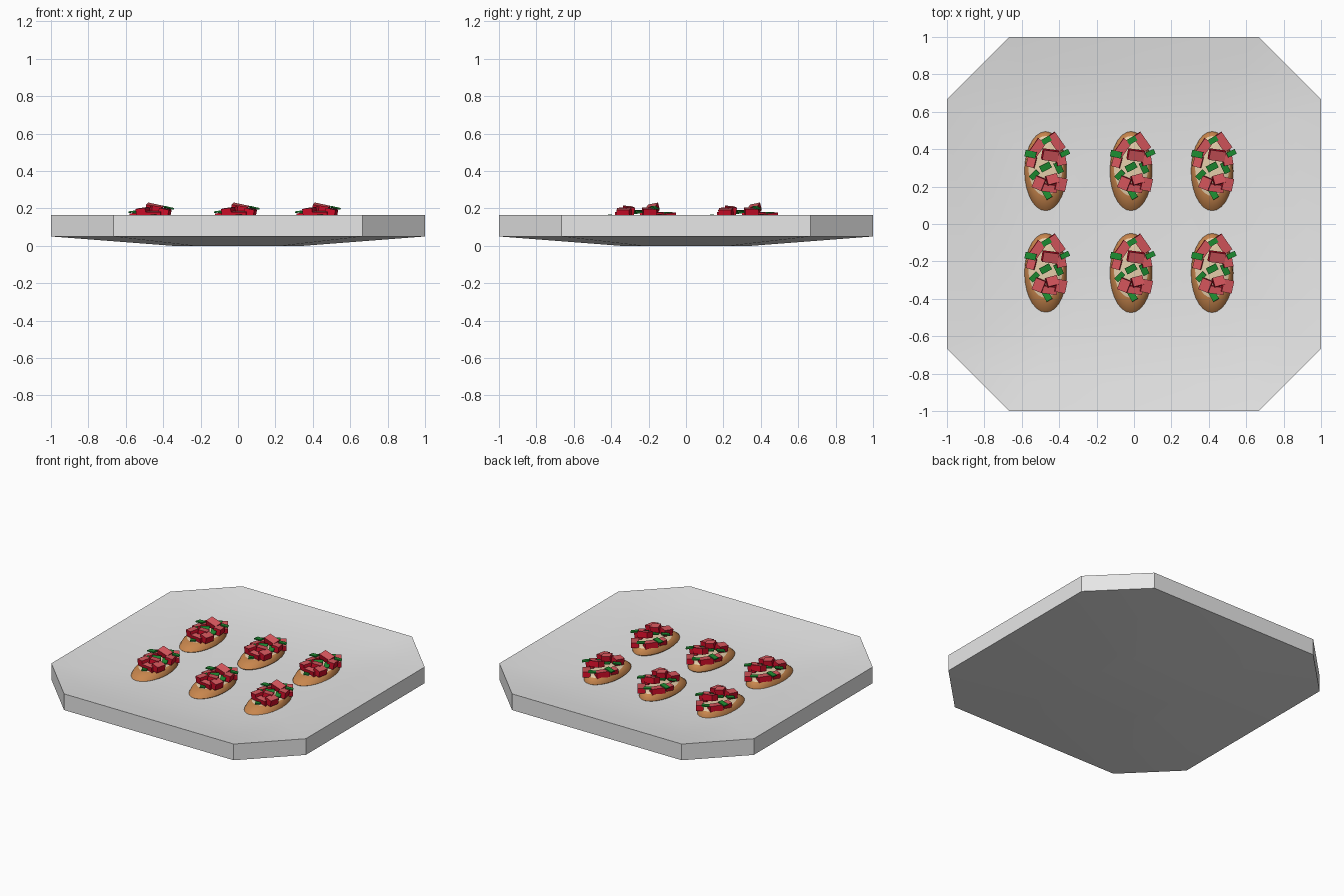
import bpy, bmesh, math
from mathutils import Matrix, Vector, Euler

if "Cube" in bpy.data.objects:
    bpy.data.objects.remove(bpy.data.objects["Cube"])


def mat(name, r, g, b):
    m = bpy.data.materials.new(name)
    m.diffuse_color = (r, g, b, 1)
    m.use_nodes = True
    m.node_tree.nodes["Principled BSDF"].inputs["Base Color"].default_value = m.diffuse_color
    return m


WHITE = mat("plate_white", .8, .8, .8)
CRUST = mat("crust_brown", .58, .24, .075)
CRUMB = mat("crumb_cream", .82, .64, .42)
RED = mat("tomato_skin_red", .64, .004, .022)
PINK = mat("tomato_flesh_pink", .68, .095, .11)
GREEN = mat("basil_green", .012, .26, .03)


def loft(rings, mats, rule):
    """Skin a list of closed rings, cap both ends; rule(i) gives each band's material."""
    bm = bmesh.new()
    vr = [[bm.verts.new(p) for p in ring] for ring in rings]
    n = len(vr[0])
    for i in range(len(vr) - 1):
        for j in range(n):
            k = (j + 1) % n
            f = bm.faces.new((vr[i][j], vr[i][k], vr[i + 1][k], vr[i + 1][j]))
            f.material_index = rule(i)
    bm.faces.new(list(reversed(vr[0])))
    bm.faces.new(vr[-1]).material_index = rule(len(vr) - 1)
    bmesh.ops.recalc_face_normals(bm, faces=bm.faces)
    return to_mesh(bm, mats)


def to_mesh(bm, mats):
    me = bpy.data.meshes.new("part")
    bm.to_mesh(me)
    bm.free()
    for m in mats:
        me.materials.append(m)
    return me


def add(name, me, loc=(0, 0, 0)):
    ob = bpy.data.objects.new(name, me)
    ob.location = loc
    bpy.context.collection.objects.link(ob)
    return ob


def smooth(ob, deg):
    bpy.ops.object.select_all(action='DESELECT')
    ob.select_set(True)
    bpy.context.view_layer.objects.active = ob
    bpy.ops.object.shade_smooth_by_angle(angle=math.radians(deg))


# Plate: square with clipped corners, shallow dished top
def octagon(s, z):
    c = 2 / 3
    pts = [(1, -c), (1, c), (c, 1), (-c, 1), (-1, c), (-1, -c), (-c, -1), (c, -1)]
    return [(x * s, y * s, z) for x, y in pts]


profile = [(.35, 0), (1, .05), (1, .165), (.85, .138), (.62, .112), (.35, .1)]
plate = add("plate", loft([octagon(*p) for p in profile], [WHITE], lambda i: 0))
smooth(plate, 30)


# Bread slice: oval crust with a cream top set towards the back
def oval(rx, ry, cy, z, n=28):
    return [(rx * math.cos(a), cy + ry * math.sin(a), z)
            for a in (2 * math.pi * i / n for i in range(n))]


bread = loft([oval(.095, .19, 0, .09), oval(.113, .212, 0, .108),
              oval(.108, .195, .01, .13), oval(.092, .16, .027, .147),
              oval(.05, .10, .027, .152)],
             [CRUST, CRUMB], lambda i: 1 if i >= 3 else 0)


# Toppings: tilted blocks (x, y, z, length, width, height, turn, tilt x, tilt y)
def blocks(items, mats):
    bm = bmesh.new()
    for x, y, z, l, w, h, turn, tx, ty in items:
        rot = Euler([math.radians(a) for a in (tx, ty, turn)]).to_matrix().to_4x4()
        m = Matrix.Translation((x, y, z)) @ rot @ Matrix.Diagonal((l, w, h, 1))
        vs = bmesh.ops.create_cube(bm, size=1, matrix=m)["verts"]
        up = rot @ Vector((0, 0, 1))
        if len(mats) > 1:  # pale flesh on the upper face
            bm.normal_update()
            for f in {f for v in vs for f in v.link_faces}:
                f.material_index = int(f.normal.dot(up) > .9)
    return to_mesh(bm, mats)


tomato = blocks([
    (.058, .155, .155, .10, .05, .035, -55, 0, 6),
    (-.045, .125, .160, .09, .05, .04, 55, 4, 0),
    (.025, .085, .198, .085, .055, .04, -8, 12, 12),
    (.080, .065, .178, .05, .07, .045, 10, 0, 10),
    (-.075, .050, .158, .045, .06, .035, -15, 0, -8),
    (-.035, -.065, .180, .055, .065, .045, -22, 5, -6),
    (.035, -.045, .187, .06, .05, .045, 15, -5, 8),
    (.080, -.070, .175, .055, .07, .045, -12, 0, 12),
    (.020, -.090, .163, .085, .04, .04, -8, 8, 0)], [RED, PINK])

basil = blocks([
    (.005, .165, .176, .05, .03, .008, 30, 0, 0),
    (-.080, .090, .184, .06, .035, .008, -12, 0, -8),
    (.103, .095, .203, .05, .028, .008, 25, 0, 12),
    (.000, .022, .186, .06, .035, .008, 28, 8, 0),
    (.070, .018, .180, .06, .035, .008, -65, 0, 10),
    (-.060, -.020, .182, .055, .03, .008, 45, 0, -10),
    (.008, -.122, .158, .055, .035, .008, -60, 0, -10)], [GREEN])

# Two rows of three
n = 0
for y in (-.262, .283):
    for x in (-.473, -.016, .418):
        n += 1
        ob = add(f"bread_slice_{n}", bread, (x, y, 0))
        if n == 1:
            smooth(ob, 40)
        add(f"tomato_pieces_{n}", tomato, (x, y, 0))
        add(f"basil_pieces_{n}", basil, (x, y, 0))
